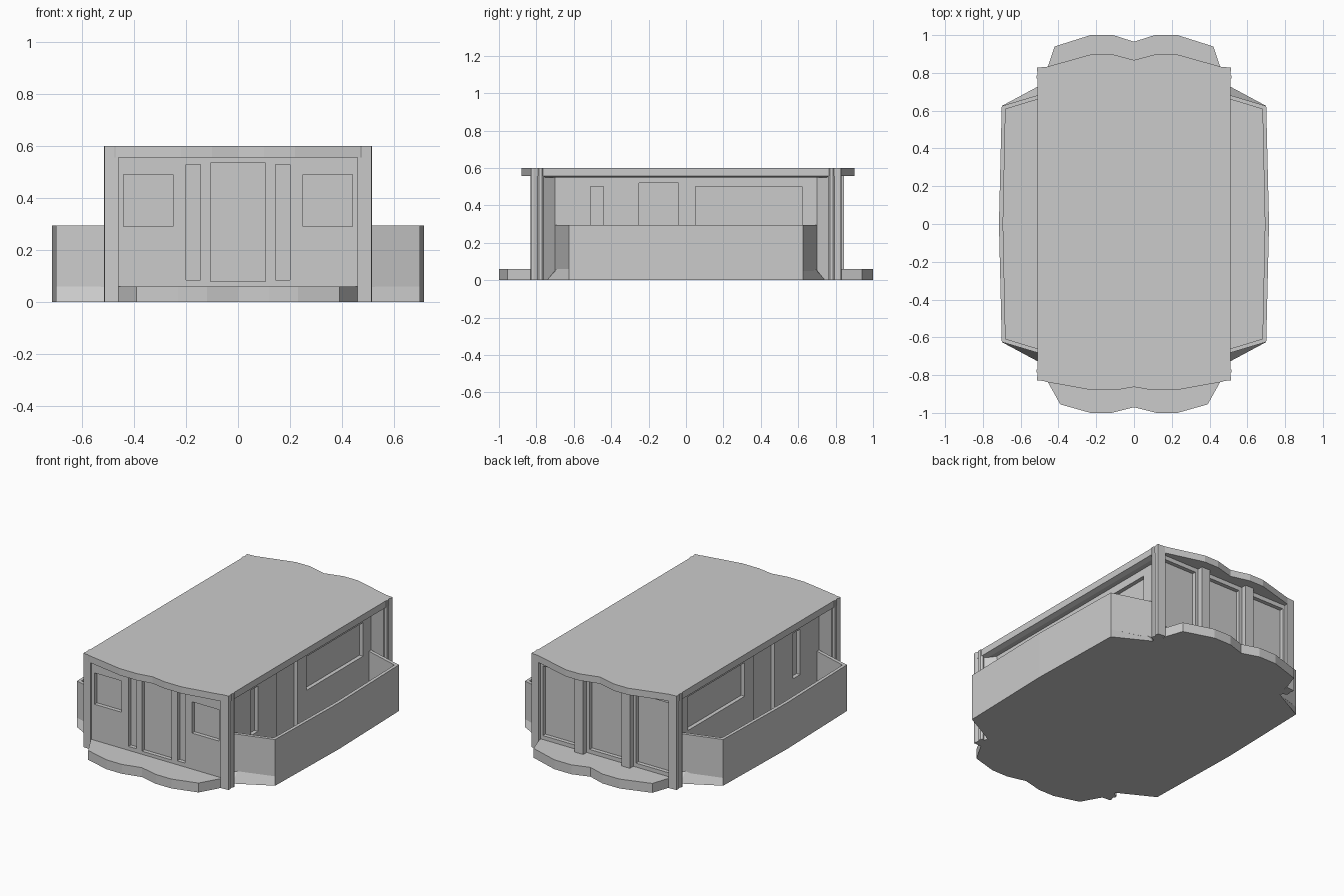
import bpy, bmesh

if "Cube" in bpy.data.objects:
    bpy.data.objects.remove(bpy.data.objects["Cube"])


def loft(name, bottom, top, z0, z1):
    """Solid between two outlines with equal point counts."""
    bm = bmesh.new()
    lo = [bm.verts.new((x, y, z0)) for x, y in bottom]
    hi = [bm.verts.new((x, y, z1)) for x, y in top]
    n = len(lo)
    bm.faces.new(lo)
    bm.faces.new(hi)
    for i in range(n):
        j = (i + 1) % n
        bm.faces.new((lo[i], lo[j], hi[j], hi[i]))
    bmesh.ops.recalc_face_normals(bm, faces=bm.faces)
    me = bpy.data.meshes.new(name)
    bm.to_mesh(me)
    bm.free()
    ob = bpy.data.objects.new(name, me)
    bpy.context.collection.objects.link(ob)
    return ob


def prism(name, outline, z0, z1):
    return loft(name, outline, outline, z0, z1)


def box(name, x0, x1, y0, y1, z0, z1):
    return prism(name, [(x0, y0), (x1, y0), (x1, y1), (x0, y1)], z0, z1)


def both(half):
    """Mirror a right-hand half outline in x, skipping points on the axis."""
    return half + [(-x, y) for x, y in reversed(half) if x > 0]


def flip(pts, sx, sy=1):
    return [(sx * x, sy * y) for x, y in pts]


# main walls, with the long sides set back between the corners
body = prism("house_walls", both([(.50, -.82), (.50, -.77), (.45, -.70),
                                  (.45, .70), (.50, .77), (.50, .81)]), 0, .57)

# recessed doors and windows
D = .025
cuts = []
for s in (-1, 1):
    for y0, y1, z0, z1 in ((.05, .62, .285, .50), (-.25, -.04, .06, .52),
                           (-.51, -.44, .21, .50)):
        a, b = sorted((s * (.45 - D), s * .50))
        cuts.append((a, b, y0, y1, z0, z1))
    for x0, x1, z0, z1 in ((.25, .44, .29, .49), (.145, .20, .085, .53)):
        a, b = sorted((s * x0, s * x1))
        cuts.append((a, b, -.90, -.82 + D, z0, z1))
    a, b = sorted((s * .215, s * .445))
    cuts.append((a, b, .81 - D, .90, .085, .53))
cuts.append((-.105, .105, -.90, -.82 + D, .08, .535))
cuts.append((-.115, .115, .81 - D, .90, .085, .53))
bpy.context.view_layer.objects.active = body
for c in cuts:
    cutter = box("opening_cutter", *c)
    cutter.hide_render = True
    mod = body.modifiers.new("opening", "BOOLEAN")
    mod.operation = "DIFFERENCE"
    mod.solver = "EXACT"
    mod.object = cutter
    bpy.ops.object.modifier_apply(modifier=mod.name)
    bpy.data.objects.remove(cutter)

# wavy entrance steps
prism("front_step", both([(0, -.97), (.12, -1), (.23, -1), (.39, -.955),
                          (.46, -.83), (.46, -.75)]), 0, .06)
prism("back_step", both([(0, .965), (.11, 1), (.23, 1), (.42, .94),
                         (.457, .83), (.457, .75)]), 0, .06)

# roof slab and the bevelled trim below its edge
prism("roof", both([(0, -.863), (.10, -.88), (.22, -.88), (.47, -.835), (.51, -.81),
                    (.51, .81), (.47, .83), (.22, .90), (.12, .90), (0, .868)]), .557, .6)
loft("roof_trim", both([(.48, -.78), (.48, .78)]), both([(.51, -.78), (.51, .78)]), .548, .557)

# fluted corner posts
post = [(.46, .77), (.505, .76), (.515, .77), (.515, .785), (.508, .795),
        (.515, .815), (.513, .828), (.46, .832)]
for sx, a in ((1, "right"), (-1, "left")):
    for sy, b in ((-1, "front"), (1, "back")):
        prism(f"{b}_{a}_post", flip(post, sx, sy), 0, .6)

# side balconies: sloped-end floor and thin parapet
for sx, a in ((1, "right"), (-1, "left")):
    loft(f"{a}_balcony_floor",
         flip([(.40, -.75), (.48, -.743), (.70, -.625), (.715, 0), (.70, .625), (.48, .743), (.40, .75)], sx),
         flip([(.40, -.70), (.48, -.69), (.70, -.625), (.715, 0), (.70, .625), (.48, .69), (.40, .70)], sx),
         0, .06)
    prism(f"{a}_balcony_parapet",
          flip([(.45, -.70), (.70, -.625), (.715, 0), (.70, .625), (.45, .70),
                (.45, .678), (.68, .608), (.693, 0), (.68, -.608), (.45, -.678)], sx),
          .05, .295)

# pillars between the back window bays
for sx, a in ((1, "right"), (-1, "left")):
    x = sx * .165
    box(f"back_{a}_pillar", x - .03, x + .03, .79, .845, .05, .56)
